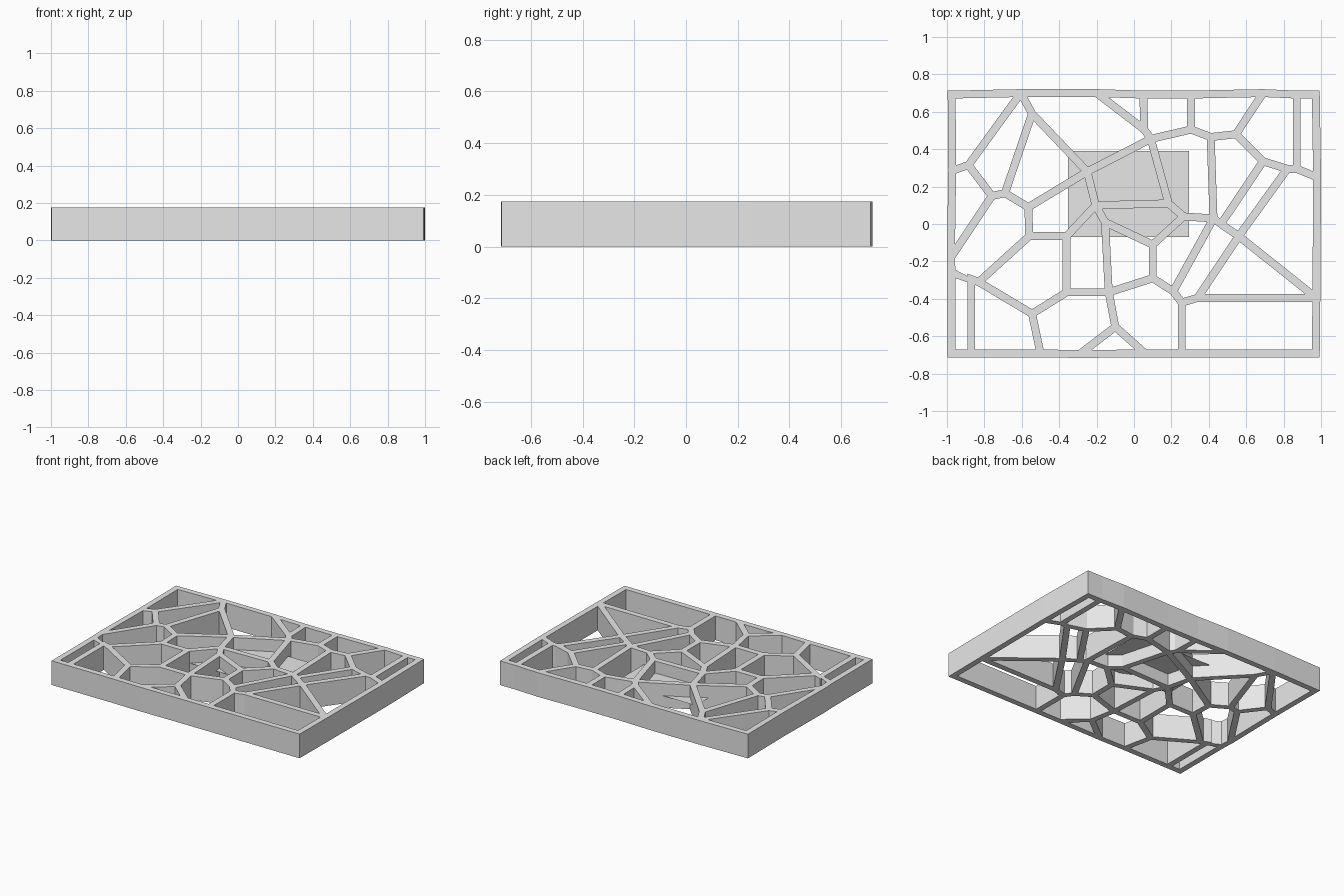
import bpy
import bmesh
from math import atan2
from mathutils import Vector

HEIGHT = 0.175
HALF_WALL = 0.021

old = bpy.data.objects.get("Cube")
if old:
    bpy.data.objects.remove(old)

grey = bpy.data.materials.new("plain_grey")
grey.use_nodes = True
colour = (0.8, 0.8, 0.8, 1)
grey.diffuse_color = colour
grey.node_tree.nodes["Principled BSDF"].inputs["Base Color"].default_value = colour

# Joints on the rim, named by side, then counted along it by letter
rim_joints = dict(
    north_west=(-.975, .692), north_a=(-.605, .7), north_b=(-.2, .7),
    north_c=(.05, .692), north_d=(.305, .692), north_e=(.69, .7),
    north_f=(.87, .692), north_east=(.972, .692),
    east_a=(.979, .25), east_b=(.975, -.395), south_east=(.972, -.692),
    south_e=(.255, -.692), south_d=(.06, -.692), south_c=(-.29, -.695),
    south_b=(-.5, -.692), south_a=(-.87, -.692), south_west=(-.975, -.692),
    west_c=(-.975, -.26), west_b=(-.979, -.18), west_a=(-.972, .285))

# Joints inside the lattice
west_joints = dict(
    a=(-.885, .315), c=(-.76, .15), d=(-.69, .165), e=(-.545, .59),
    f=(-.25, .28), g=(-.565, .09), h=(-.56, -.065), i=(-.83, -.31),
    j=(-.87, -.295), k=(-.545, -.48), m=(-.36, -.365), n=(-.36, -.065),
    p=(-.135, -.365), q=(-.205, .1), w=(-.155, .01), al=(-.1, -.55))
east_joints = dict(
    s=(.185, .11), u=(.09, .455), ua=(.055, .505), v=(.265, .04),
    x=(.1, -.11), y=(.1, -.29), z=(.21, -.36), aa=(.425, .03),
    ab=(.305, .505), ac=(.41, .465), ad=(.545, .48), ae=(.69, .335),
    af=(.465, 0), ag=(.82, .295), ah=(.87, .295), ai=(.56, -.065),
    aj=(.34, -.395), ak=(.255, -.42))
joints = {name: Vector(xy) for group in (rim_joints, west_joints, east_joints)
          for name, xy in group.items()}

# Walls, written as chains of joints
chains = [list(rim_joints) + ["north_west"]] + [chain.split() for chain in (
    "north_a a west_a", "a c west_b", "c d e north_a", "d g f e",
    "g h i west_c", "i j", "south_a j", "i k south_b", "k m n h",
    "m p y x v s u f q s", "n q w x", "w p al south_c", "al south_d",
    "u ua north_b", "ua north_c", "u ab north_d", "ab ac ad north_e",
    "v aa ac", "aa z y", "aa af ae ad", "ae ag ah north_f", "ah east_a",
    "ag ai af", "ai east_b", "ai aj east_b", "aj ak south_e", "ak z")]

neighbours = {name: [] for name in joints}
for chain in chains:
    for start, end in zip(chain, chain[1:]):
        if end not in neighbours[start]:
            neighbours[start].append(end)
            neighbours[end].append(start)


def bearing(start, end):
    d = joints[end] - joints[start]
    return atan2(d.y, d.x)


for name, around in neighbours.items():
    around.sort(key=lambda other: bearing(name, other))


def next_joint(start, end):
    """The joint that follows when walking round the cell on the left."""
    around = neighbours[end]
    return around[around.index(start) - 1]


def left_of(start, end):
    d = (joints[end] - joints[start]).normalized()
    return Vector((-d.y, d.x))


def mitre(before, here, after):
    """The corner of the wall face on the left of a bend."""
    a, b = left_of(before, here), left_of(here, after)
    return joints[here] + (a + b) * HALF_WALL / max(1 + a.dot(b), 0.15)


# Lattice: a flat strip on each side of every wall line, then thickened
bm = bmesh.new()
centres = {name: bm.verts.new((*xy, HEIGHT)) for name, xy in joints.items()}
corners = {}
for start in joints:
    for end in neighbours[start]:
        after = next_joint(start, end)
        point = mitre(start, end, after)
        corners[start, end, after] = bm.verts.new((*point, HEIGHT))
corner_after = {key[:2]: vert for key, vert in corners.items()}
corner_before = {key[1:]: vert for key, vert in corners.items()}
for start, end in corner_after:
    bm.faces.new((centres[start], centres[end],
                  corner_after[start, end], corner_before[start, end]))
mesh = bpy.data.meshes.new("lattice_walls")
bm.to_mesh(mesh)
bm.free()
mesh.materials.append(grey)
lattice = bpy.data.objects.new("lattice_walls", mesh)
bpy.context.collection.objects.link(lattice)
solid = lattice.modifiers.new("wall_height", "SOLIDIFY")
solid.thickness = HEIGHT
solid.offset = -1

# Thin sheet across the middle of the lattice
bpy.ops.mesh.primitive_plane_add(size=1, location=(-.03, .16, HEIGHT / 2))
sheet = bpy.context.object
sheet.name = "centre_sheet"
sheet.scale = (.647, .46, 1)
sheet.data.materials.append(grey)
